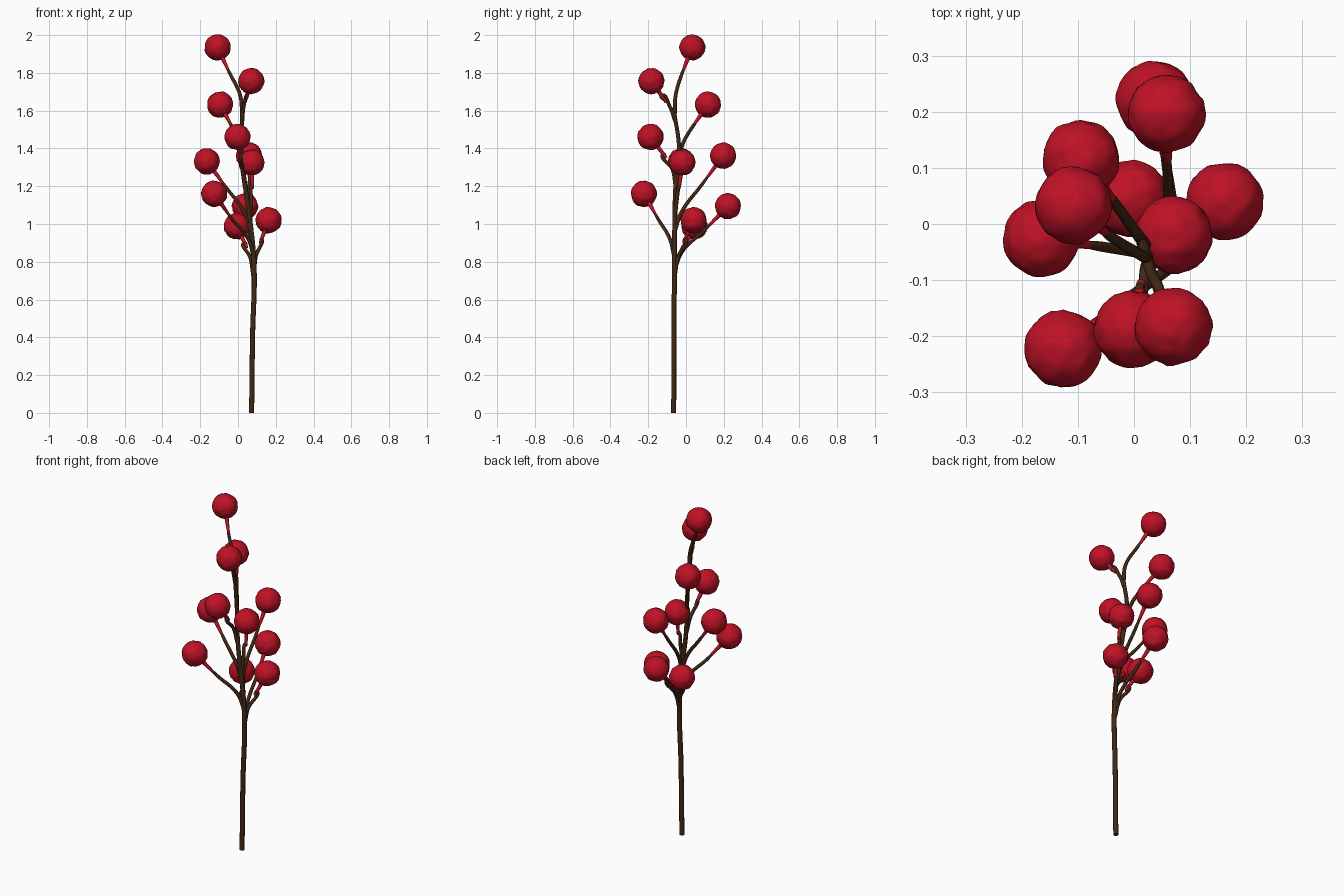
import bpy, bmesh
from mathutils import Vector, noise


def material(name, rgb):
    m = bpy.data.materials.new(name)
    m.diffuse_color = (*rgb, 1)
    return m


BROWN = material("bark brown", (0.055, 0.021, 0.007))
RED = material("berry red", (0.52, 0.006, 0.019))


def tube(name, pts, radii, mat, sides=3):
    """Smooth tapered tube through the points, turned into a mesh."""
    cu = bpy.data.curves.new(name, 'CURVE')
    cu.dimensions = '3D'
    cu.bevel_depth = 1.0
    cu.bevel_resolution = sides
    cu.resolution_u = 8
    cu.use_fill_caps = True
    sp = cu.splines.new('BEZIER')
    sp.bezier_points.add(len(pts) - 1)
    for bp, p, r in zip(sp.bezier_points, pts, radii):
        bp.co = p
        bp.radius = r
        bp.handle_left_type = bp.handle_right_type = 'AUTO'
    cu.materials.append(mat)
    ob = bpy.data.objects.new(name, cu)
    bpy.context.collection.objects.link(ob)
    bpy.ops.object.select_all(action='DESELECT')
    bpy.context.view_layer.objects.active = ob
    ob.select_set(True)
    bpy.ops.object.convert(target='MESH')
    bpy.ops.object.shade_smooth_by_angle(angle=0.9)
    return bpy.context.object


def berry(name, centre, radius, seed):
    """Slightly wrinkled round berry."""
    bm = bmesh.new()
    bmesh.ops.create_icosphere(bm, subdivisions=4, radius=1)
    shift = Vector((seed * 3.7, seed * 1.9, seed * 5.3))
    for v in bm.verts:
        n = noise.noise(v.co * 2.6 + shift) * 0.05
        n -= abs(noise.noise(v.co * 3.5 - shift)) * 0.06
        v.co *= radius * (1.015 + n)
    for f in bm.faces:
        f.smooth = True
    me = bpy.data.meshes.new(name)
    bm.to_mesh(me)
    bm.free()
    me.materials.append(RED)
    ob = bpy.data.objects.new(name, me)
    ob.location = centre
    bpy.context.collection.objects.link(ob)


# main stem, running on to the top berry
stem = [(0.072, -0.065, 0), (0.077, -0.064, 0.4), (0.085, -0.061, 0.78),
        (0.066, -0.06, 1.0), (0.038, -0.055, 1.2), (0.018, -0.037, 1.4),
        (0.022, -0.06, 1.58), (0.005, -0.05, 1.7)]

# each twig: points from the stem, last one is the berry centre
twigs = [
    [(0.022, -0.06, 1.58), (0.012, -0.055, 1.68), (-0.045, -0.02, 1.8), (-0.108, 0.033, 1.935)],
    [(0.022, -0.055, 1.54), (0.03, -0.085, 1.62), (0.048, -0.13, 1.68), (0.07, -0.183, 1.757)],
    [(0.02, -0.037, 1.36), (0.0, -0.01, 1.44), (-0.04, 0.045, 1.53), (-0.095, 0.116, 1.632)],
    [(0.036, -0.055, 1.2), (0.022, -0.072, 1.29), (0.01, -0.12, 1.37), (-0.002, -0.188, 1.46)],
    [(0.07, -0.06, 0.96), (0.064, -0.025, 1.06), (0.06, 0.085, 1.21), (0.058, 0.197, 1.362)],
    [(0.072, -0.06, 0.95), (0.035, -0.055, 1.06), (-0.06, -0.04, 1.19), (-0.165, -0.025, 1.332)],
    [(0.062, -0.06, 1.02), (0.07, -0.052, 1.1), (0.076, -0.035, 1.2), (0.071, -0.02, 1.325)],
    [(0.082, -0.062, 0.83), (0.055, -0.085, 0.92), (-0.035, -0.15, 1.03), (-0.126, -0.223, 1.16)],
    [(0.083, -0.06, 0.76), (0.077, -0.02, 0.855), (0.06, 0.09, 0.96), (0.037, 0.222, 1.094)],
    [(0.085, -0.06, 0.74), (0.095, -0.04, 0.83), (0.125, -0.005, 0.92), (0.162, 0.04, 1.02)],
    [(0.082, -0.06, 0.72), (0.066, -0.042, 0.82), (0.035, 0.0, 0.9), (-0.006, 0.045, 0.988)],
]

tube("main_stem", stem[:-1],
     [0.0135, 0.0135, 0.0135, 0.0125, 0.012, 0.011, 0.0105], BROWN)

for i, path in enumerate(twigs, 1):
    pts = [Vector(p) for p in path]
    centre = pts[-1]
    back = (pts[-2] - centre).normalized()
    neck = centre + back * 0.135
    # brown twig, then the red neck that holds the berry
    tube(f"twig_{i}", pts[:-1] + [neck], [0.011, 0.010, 0.009, 0.007], BROWN)
    tube(f"berry_neck_{i}", [neck - back * -0.004, centre + back * 0.085, centre + back * 0.05],
         [0.0078, 0.0105, 0.012], RED)
    berry(f"berry_{i}", centre, 0.0685, i)
